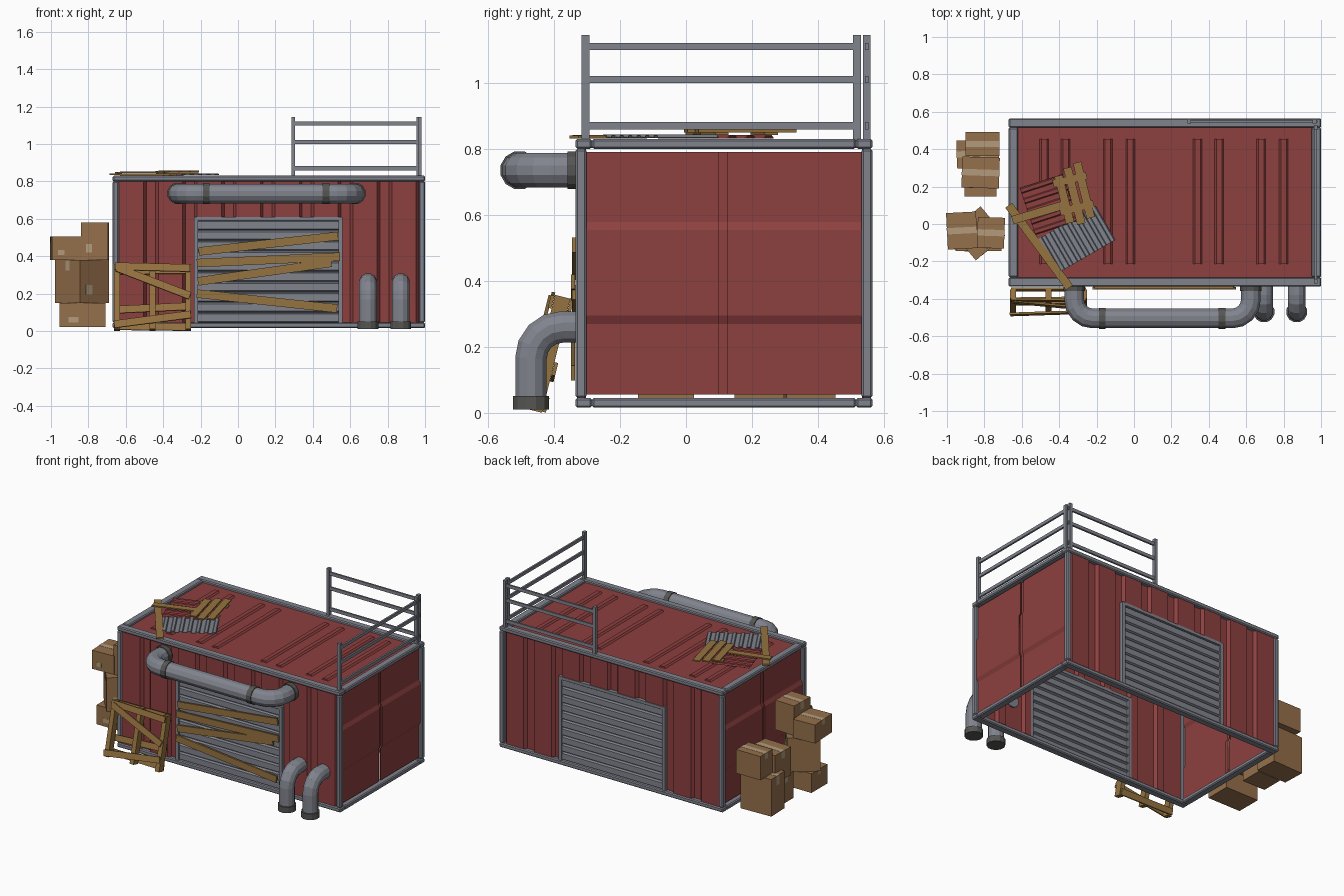
import bpy, bmesh, math
from mathutils import Matrix, Vector

if "Cube" in bpy.data.objects:
    bpy.data.objects.remove(bpy.data.objects["Cube"])

def mat(name, c):
    m = bpy.data.materials.new(name)
    m.diffuse_color = (*c, 1)
    m.use_nodes = True
    m.node_tree.nodes["Principled BSDF"].inputs["Base Color"].default_value = m.diffuse_color
    return m
RED = mat("red_paint", (0.27, 0.05, 0.05))
WOOD = mat("wood", (0.30, 0.17, 0.05))
CARD = mat("cardboard", (0.30, 0.16, 0.07))
TAPE = mat("tape", (0.45, 0.33, 0.20))
STEEL = mat("steel", (0.22, 0.23, 0.27))
DARK = mat("dark_steel", (0.09, 0.09, 0.085))

def finish(name, bm, m, bevel=0, solid=0):
    bmesh.ops.recalc_face_normals(bm, faces=bm.faces)
    me = bpy.data.meshes.new(name)
    bm.to_mesh(me); bm.free()
    me.materials.append(m)
    o = bpy.data.objects.new(name, me)
    bpy.context.collection.objects.link(o)
    if solid:
        s = o.modifiers.new("thickness", 'SOLIDIFY'); s.thickness = solid; s.offset = 0
    if bevel:
        b = o.modifiers.new("bevel", 'BEVEL'); b.width = bevel; b.segments = 1
    return o

def box(bm, lo, hi, M=Matrix(), taper=1):
    c = [(a + b) / 2 for a, b in zip(lo, hi)]
    s = [b - a for a, b in zip(lo, hi)]
    vs = bmesh.ops.create_cube(bm, size=1)["verts"]
    for v in vs:
        if v.co.z > 0: v.co.x *= taper
        v.co = M @ Vector([c[i] + v.co[i] * s[i] for i in range(3)])

def plank(bm, a, b, w, t, up, M=Matrix()):
    # flat board from a to b, thickness along up
    a, b, up = Vector(a), Vector(b), Vector(up)
    x = (b - a).normalized(); y = up.cross(x).normalized(); z = x.cross(y)
    R = Matrix((x, y, z)).transposed().to_4x4()
    L = (b - a).length
    box(bm, (-L/2, -w/2, -t/2), (L/2, w/2, t/2), M @ Matrix.Translation((a + b) / 2) @ R)

def sheet(bm, prof, d, M=Matrix()):
    # extrude an open profile along vector d
    d = Vector(d)
    A = [bm.verts.new(M @ Vector(p)) for p in prof]
    B = [bm.verts.new(M @ (Vector(p) + d)) for p in prof]
    for i in range(len(A) - 1):
        bm.faces.new((A[i], A[i+1], B[i+1], B[i]))

def tube(bm, path, r, n, sides=12):
    # sweep a round section along a planar path with plane normal n
    P = [Vector(p) for p in path]; n = Vector(n); rings = []
    for i, p in enumerate(P):
        t0 = (P[i] - P[i-1]).normalized() if i else (P[1] - P[0]).normalized()
        t1 = (P[i+1] - P[i]).normalized() if i < len(P) - 1 else t0
        t = (t0 + t1).normalized(); s = n.cross(t) / t.dot(t0)
        rings.append([bm.verts.new(p + r * (math.cos(a) * n + math.sin(a) * s))
                      for a in [2 * math.pi * (k + .5) / sides for k in range(sides)]])
    for A, B in zip(rings, rings[1:]):
        for k in range(sides):
            bm.faces.new((A[k], A[(k+1) % sides], B[(k+1) % sides], B[k]))
    bm.faces.new(rings[0]); bm.faces.new(rings[-1])

def bend(c, u, v, r, n=4):
    c, u, v = Vector(c), Vector(u), Vector(v)
    return [c + r * (math.cos(a) * u + math.sin(a) * v)
            for a in [math.pi / 2 * k / n for k in range(n + 1)]]

X0, X1, Y0, Y1, Z0, Z1 = -0.67, 1.0, -0.335, 0.565, 0.015, 0.83

# container frame: two rings and four posts
bm = bmesh.new()
for z in (Z0, Z1 - .03):
    for y in (Y0, Y1 - .05):
        box(bm, (X0, y, z), (X1, y + .05, z + .03))
    for x in (X0, X1 - .05):
        box(bm, (x, Y0 + .05, z), (x + .05, Y1 - .05, z + .03))
for x in (X0, X1 - .033):
    for y in (Y0, Y1 - .033):
        box(bm, (x, y, Z0 + .03), (x + .033, y + .033, Z1 - .03))
finish("container_frame", bm, STEEL, bevel=.006)

# corrugated long walls with a door opening
DX0, DX1, DZ = -0.235, 0.56, 0.61
knots = [(-2, 0)]
for i in range(8):
    c = -0.465 + .208 * i
    knots += [(c - .04, 0), (c - .025, .02), (c + .025, .02), (c + .04, 0)]
knots.append((2, 0))
def depth(x):
    for (a, da), (b, db) in zip(knots, knots[1:]):
        if a <= x <= b: return da + (db - da) * (x - a) / (b - a)
def wall(name, y, s):
    bm = bmesh.new()
    for a, b, z in ((X0 + .02, DX0 + .01, .04), (DX0 + .01, DX1 - .01, DZ - .01), (DX1 - .01, X1 - .02, .04)):
        xs = [a] + [k[0] for k in knots if a < k[0] < b] + [b]
        sheet(bm, [(x, y + s * depth(x), z) for x in xs], (0, 0, .805 - z))
    finish(name, bm, RED, solid=.004)

# roller shutter with slats and surround
def shutter(name, y, s):
    bm = bmesh.new(); prof = []; n = 10; h = (DZ - .06) / n
    for i in range(n):
        z = .045 + i * h
        prof += [(DX0 + .01, y + s * d, z + f * h) for f, d in ((0, .016), (.12, .004), (.8, .004), (.92, .016))]
    prof.append((DX0 + .01, y + s * .016, DZ - .015))
    sheet(bm, prof, (DX1 - DX0 - .02, 0, 0))
    finish(name + "_slats", bm, STEEL, solid=.003)
    bm = bmesh.new()
    a, b = sorted((y - s * .006, y + s * .022))
    for x in (DX0, DX1 - .022):
        box(bm, (x, a, .04), (x + .022, b, DZ))
    box(bm, (DX0 + .022, a, DZ - .02), (DX1 - .022, b, DZ))
    finish(name + "_surround", bm, STEEL)
for side, y, s in (("front", Y0 + .01, 1), ("back", Y1 - .01, -1)):
    wall(side + "_wall", y, s)
    shutter(side + "_shutter", y, s)

# end walls: raised middle band and a vertical seam
for name, x, s in (("right_end_wall", X1 - .012, -1), ("left_end_wall", X0 + .012, 1)):
    bm = bmesh.new()
    for a, b, d in ((Y0 + .03, .1, 0), (.1, .125, .008), (.125, Y1 - .033, 0)):
        prof = [(x + s * (e + d), a, z) for z, e in ((.055, .012), (.27, .012), (.295, 0), (.553, 0), (.578, .012), (.79, .012))]
        sheet(bm, prof, (0, b - a, 0))
    finish(name, bm, RED, solid=.004)

# roof with pressed ribs
bm = bmesh.new()
box(bm, (X0 + .04, Y0 + .04, .803), (X1 - .04, Y1 - .04, .813))
for x in (-.48, -.365, -.14, -.02, .34, .455, .68, .8):
    box(bm, (x - .026, -.215, .811), (x + .026, .455, .823), taper=.55)
finish("roof", bm, RED)

# roof railing
bm = bmesh.new()
for x, y in ((.295, .548), (.965, .548), (.972, .518), (.972, -.305)):
    box(bm, (x - .01, y - .012, Z1 - .005), (x + .01, y + .012, 1.145))
for z in (.87, 1.01, 1.11):
    box(bm, (.295, .542, z - .011), (.98, .554, z + .011))
    box(bm, (.966, -.305, z - .011), (.978, .518, z + .011))
finish("railing", bm, STEEL)

# wall pipe and two ground pipes
bm = bmesh.new(); bc = bmesh.new()
yp, zp, r = -.505, .735, .054
path = [(-.32, Y0 + .01, zp)] + bend((-.22, yp + .1, zp), (-1, 0, 0), (0, -1, 0), .1)
path += bend((.525, yp + .1, zp), (0, -1, 0), (1, 0, 0), .1) + [(.625, Y0 + .01, zp)]
tube(bm, path, r, (0, 0, 1))
for x in (-.17, .47):
    tube(bc, [(x - .018, yp, zp), (x + .018, yp, zp)], r + .005, (0, 0, 1))
for x in (-.32, .625):
    tube(bc, [(x, Y0 - .024, zp), (x, Y0 + .01, zp)], r + .005, (0, 0, 1))
for x in (.695, .87):
    path = [(x, -.47, .02)] + bend((x, -.375, .165), (0, -1, 0), (0, 0, 1), .095) + [(x, Y0 + .02, .26)]
    tube(bm, path, .049, (1, 0, 0))
    tube(bc, [(x, -.47, .01), (x, -.47, .05)], .057, (1, 0, 0))
finish("pipes", bm, STEEL)
finish("pipe_collars", bc, DARK)

# boards nailed over the front door
bm = bmesh.new()
for i, (x0, z0, x1, z1) in enumerate(((-.21, .425, .535, .508), (-.22, .363, .545, .397), (-.215, .265, .5, .365), (-.22, .2, .53, .12))):
    y = Y0 - .004 - .004 * (i % 2)
    plank(bm, (x0, y, z0), (x1, y, z1), .045, .012, (0, -1, 0))
finish("door_boards", bm, WOOD)

# broken pallet leaning on the front wall
bm = bmesh.new()
M = Matrix.Translation((-.457, -.417, .18)) @ Matrix.Rotation(math.radians(-14), 4, 'X')
for x in (-.19, .0, .19):
    box(bm, (x - .015, -.024, -.178), (x + .015, .024, .178), M)
for x0, z0, x1, z1, y in ((-.2, .165, .2, .155, -.03), (-.19, .155, .2, .0, -.037), (-.205, -.155, .205, -.1, -.03),
                          (-.2, .155, .2, .16, .03), (-.2, -.15, .2, -.155, .03), (-.2, -.06, .2, -.04, .03)):
    plank(bm, (x0, y, z0), (x1, y, z1), .04, .011, (0, -1, 0), M)
low = min(v.co.z for v in bm.verts)
bmesh.ops.translate(bm, verts=bm.verts, vec=(0, 0, -low))
finish("leaning_pallet", bm, WOOD)

# scrap sheets on the roof
def scrap(name, c, size, ang, m, n):
    bm = bmesh.new(); L, W = size; p = L / n; prof = []
    for i in range(n):
        prof += [(-L/2 + (i + f) * p, -W/2, h) for f, h in ((0, 0), (.5, 0), (.6, .008), (.9, .008))]
    prof.append((L/2, -W/2, 0))
    sheet(bm, prof, (0, W, 0), Matrix.Translation(c) @ Matrix.Rotation(math.radians(ang), 4, 'Z'))
    finish(name, bm, m, solid=.003)
scrap("grey_scrap_sheet", (-.31, -.085, .834), (.36, .21), 30, STEEL, 7)
scrap("red_scrap_sheet", (-.45, .09, .832), (.29, .24), 108, RED, 5)

# loose planks and slatted panel on the roof
bm = bmesh.new(); up = (0, 0, 1)
plank(bm, (-.67, .1, .838), (-.345, -.34, .836), .045, .01, up)
plank(bm, (-.65, .02, .847), (-.365, .105, .851), .045, .008, up)
M = Matrix.Translation((-.32, .155, .848)) @ Matrix.Rotation(math.radians(14), 4, 'Z')
for x, y0, y1 in ((-.057, -.14, .12), (0, -.16, .15), (.057, -.14, .165)):
    plank(bm, (x, y0, .006), (x, y1, .006), .045, .008, up, M)
for y in (-.07, .085):
    plank(bm, (-.095, y, -.002), (.09, y, -.002), .04, .008, up, M)
finish("roof_planks", bm, WOOD)

# cardboard boxes with tape: centre x, y, base z, size, turn
boxes = [(-.832, -.06, .02, .245, .17, .13, 0), (-.833, -.05, .15, .205, .205, .23, 40),
         (-.92, -.035, .38, .16, .195, .125, 3), (-.765, -.047, .38, .145, .165, .2, -2),
         (-.835, .375, .02, .225, .15, .25, 2), (-.81, .428, .27, .18, .13, .16, 0),
         (-.82, .222, .02, .17, .15, .18, 0), (-.82, .275, .2, .2, .165, .19, -2)]
bm = bmesh.new(); bt = bmesh.new()
for x, y, z, w, d, h, a in boxes:
    M = Matrix.Translation((x, y, z)) @ Matrix.Rotation(math.radians(a), 4, 'Z')
    box(bm, (-w/2, -d/2, 0), (w/2, d/2, h), M)
    box(bt, (-w/2 - .001, -.017, h * .75), (w/2 + .001, .017, h + .001), M)
    box(bt, (-w*.3, -d/2 - .001, h*.2), (-w*.08, -d/2 + .002, h*.42), M)
finish("cardboard_boxes", bm, CARD)
finish("box_tape", bt, TAPE)
